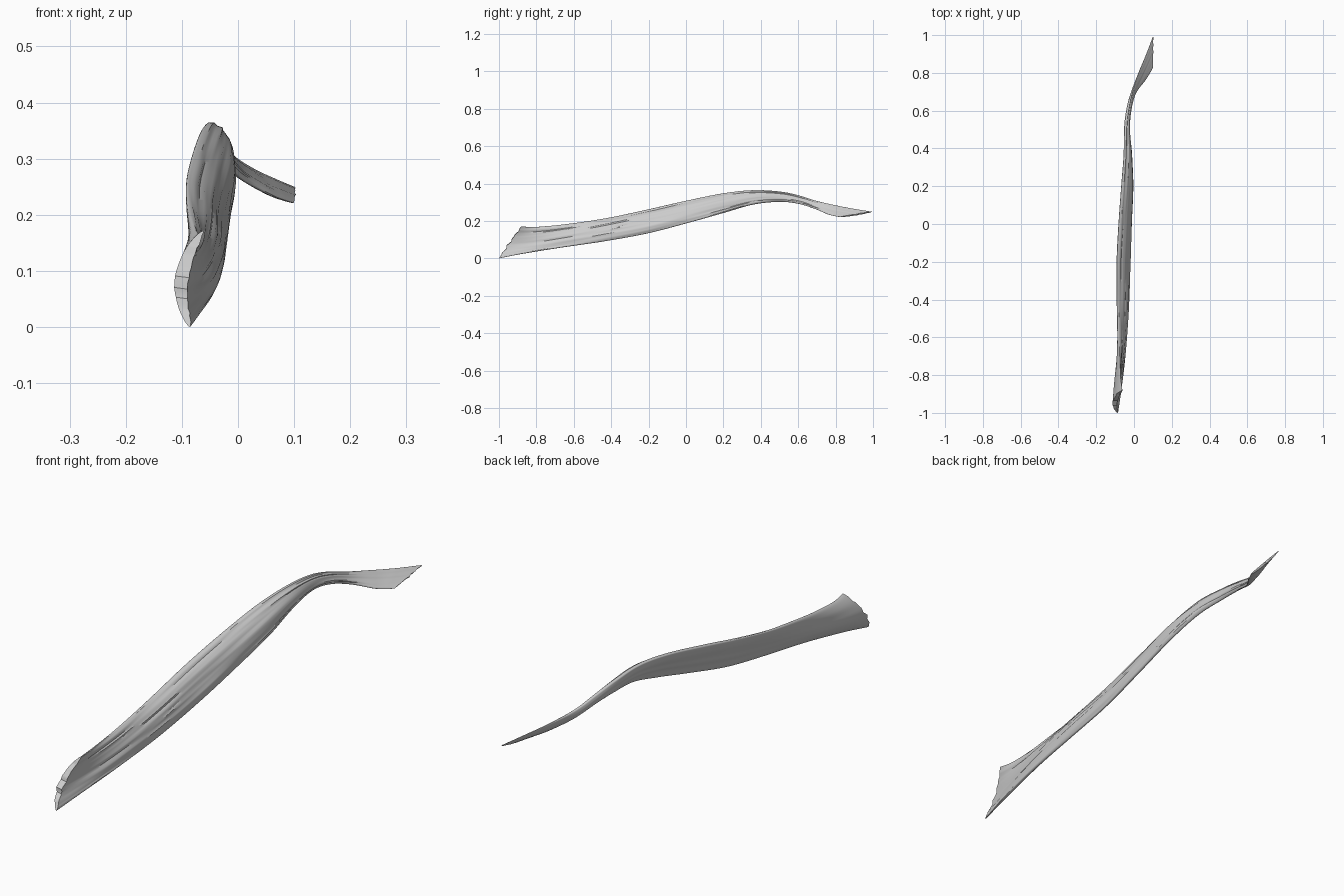
import bpy, bmesh, math
from mathutils import Vector, noise

if "Cube" in bpy.data.objects:
    bpy.data.objects.remove(bpy.data.objects["Cube"])

# Stations along the strip: upper edge xyz, lower edge xyz, thickness, bulge to the right
STATIONS = [
    (-.062, -.88, .174, -.086, -1.0, .003, .024, -.026),
    (-.072, -.80, .171, -.070, -.88, .026, .030, -.018),
    (-.080, -.63, .187, -.047, -.67, .060, .034, -.004),
    (-.089, -.42, .218, -.034, -.44, .094, .036, .008),
    (-.090, -.20, .265, -.028, -.21, .136, .036, .010),
    (-.080, .00, .310, -.018, .00, .190, .035, .010),
    (-.066, .20, .350, -.010, .20, .246, .034, .010),
    (-.053, .36, .367, -.018, .36, .291, .031, .006),
    (-.048, .50, .360, -.030, .50, .305, .026, .003),
    (-.036, .60, .340, -.020, .60, .295, .022, .000),
    (-.012, .70, .309, .008, .69, .267, .018, -.002),
    (.028, .81, .284, .060, .76, .238, .015, -.004),
    (.065, .90, .267, .085, .80, .228, .012, -.003),
    (.101, .995, .252, .099, .825, .224, .009, -.002),
]
SUB, M = 14, 28


def spline(i, t):
    """Catmull-Rom blend of the station values."""
    n = len(STATIONS)
    a, b, c, d = (STATIONS[min(max(k, 0), n - 1)] for k in (i - 1, i, i + 1, i + 2))
    return [.5 * (2*q + (r - p)*t + (2*p - 5*q + 4*r - s)*t*t + (3*q - p - 3*r + s)*t**3)
            for p, q, r, s in zip(a, b, c, d)]


rows = [spline(i, k / SUB) for i in range(len(STATIONS) - 1) for k in range(SUB)]
rows.append(list(STATIONS[-1]))
mids = [(Vector(r[0:3]) + Vector(r[3:6])) / 2 for r in rows]

# Bark strip: a thick curved sheet with long fibre grooves
bm = bmesh.new()
rings = []
for i, r in enumerate(rows):
    top, bot, thick, bulge = Vector(r[0:3]), Vector(r[3:6]), r[6], r[7]
    tangent = (mids[min(i + 1, len(mids) - 1)] - mids[max(i - 1, 0)]).normalized()
    normal = (bot - top).cross(tangent).normalized()
    end = max(0, 1 - min(i, len(rows) - 1 - i) / 5)
    right, left = [], []
    for j in range(M + 1):
        u = .5 - .5 * math.cos(math.pi * j / M)
        half = thick / 2 * (max(0, 1 - (2*u - 1)**2)) ** .5
        p = top.lerp(bot, u)
        # ragged broken ends
        rag = .012 * end * noise.noise(Vector((u * 9, i > 50, 4))) * 4 * u * (1 - u)
        p += tangent * rag + normal * bulge * 4 * u * (1 - u)
        fade = min(1, half / .006)
        y = mids[i].y
        g = noise.noise(Vector((u * 11, y * 2.2, 0))) + .6 * noise.noise(Vector((u * 24, y * 4, 7)))
        g2 = noise.noise(Vector((u * 6, y * 1.8, 15)))
        amp = thick * .11 * fade
        right.append(bm.verts.new(p + normal * (half + amp * g)))
        if 0 < j < M:
            left.append(bm.verts.new(p - normal * (half + amp * .5 * g2)))
        else:
            left.append(right[-1])
    rings.append((right, left))

for (r0, l0), (r1, l1) in zip(rings, rings[1:]):
    for j in range(M):
        bm.faces.new((r0[j], r0[j+1], r1[j+1], r1[j]))
        bm.faces.new((l0[j+1], l0[j], l1[j], l1[j+1]))

# Broken end faces
for right, left in (rings[0], rings[-1]):
    for j in range(M):
        quad = list(dict.fromkeys((right[j], right[j+1], left[j+1], left[j])))
        bm.faces.new(quad)

bmesh.ops.recalc_face_normals(bm, faces=bm.faces)
low = min(v.co.z for v in bm.verts)
bmesh.ops.translate(bm, verts=bm.verts, vec=(0, 0, -low))

mesh = bpy.data.meshes.new("bark_strip")
bm.to_mesh(mesh)
bm.free()
strip = bpy.data.objects.new("bark_strip", mesh)
bpy.context.collection.objects.link(strip)
bpy.context.view_layer.objects.active = strip
strip.select_set(True)
bpy.ops.object.shade_smooth_by_angle(angle=math.radians(35))
